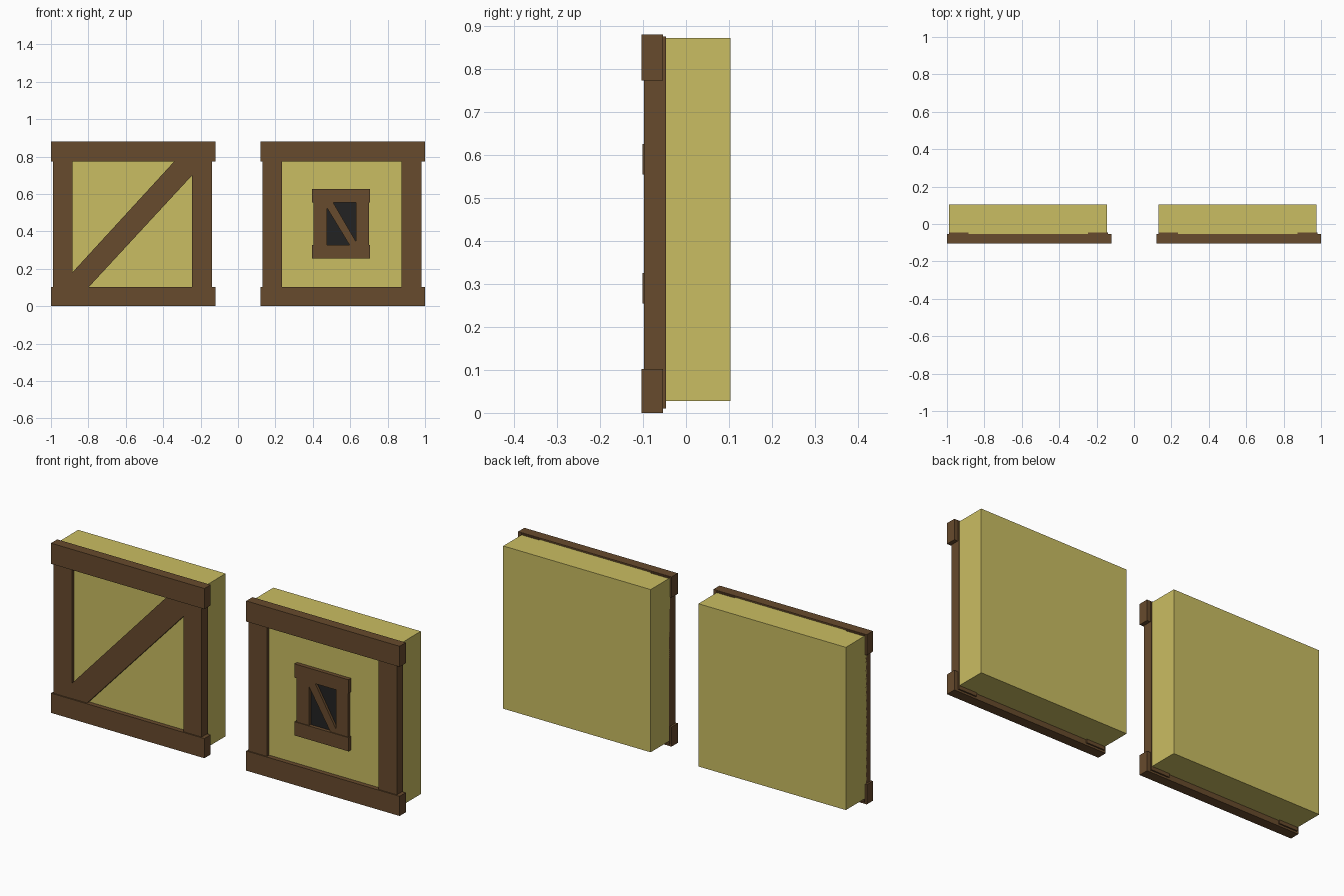
import bpy, bmesh

if "Cube" in bpy.data.objects:
    bpy.data.objects.remove(bpy.data.objects["Cube"])


def material(name, rgb):
    m = bpy.data.materials.new(name)
    m.diffuse_color = (*rgb, 1.0)
    m.use_nodes = True
    m.node_tree.nodes["Principled BSDF"].inputs["Base Color"].default_value = m.diffuse_color
    return m


WOOD = material("brown wood", (0.136, 0.069, 0.026))
STRAW = material("straw yellow", (0.59, 0.51, 0.122))
DARK = material("dark pane", (0.016, 0.016, 0.016))


def plate(name, outline, y0, y1, mat):
    """Extrude an x-z outline from y0 (front) to y1 (back)."""
    bm = bmesh.new()
    face = bm.faces.new([bm.verts.new((x, y0, z)) for x, z in outline])
    ext = bmesh.ops.extrude_face_region(bm, geom=[face])
    for v in ext["geom"]:
        if isinstance(v, bmesh.types.BMVert):
            v.co.y = y1
    bmesh.ops.recalc_face_normals(bm, faces=bm.faces)
    me = bpy.data.meshes.new(name)
    bm.to_mesh(me)
    bm.free()
    me.materials.append(mat)
    ob = bpy.data.objects.new(name, me)
    bpy.context.collection.objects.link(ob)
    return ob


def box(name, x0, x1, z0, z1, y0, y1, mat):
    return plate(name, [(x0, z0), (x1, z0), (x1, z1), (x0, z1)], y0, y1, mat)


# Two thick panels, each with a timber frame
for side, x in (("left", -1.0), ("right", 0.12)):
    box(side + "_panel", x + 0.01, x + 0.856, 0.028, 0.872, -0.08, 0.104, STRAW)
    box(side + "_bottom_rail", x, x + 0.88, 0.0, 0.102, -0.104, -0.053, WOOD)
    box(side + "_top_rail", x, x + 0.88, 0.773, 0.88, -0.104, -0.053, WOOD)
    box(side + "_stile_a", x + 0.01, x + 0.115, 0.01, 0.876, -0.098, -0.046, WOOD)
    box(side + "_stile_b", x + 0.755, x + 0.86, 0.01, 0.876, -0.098, -0.046, WOOD)

# Diagonal brace across the left panel
plate("diagonal_brace", [(-0.886, 0.10), (-0.80, 0.10), (-0.245, 0.70),
                         (-0.245, 0.775), (-0.34, 0.775), (-0.886, 0.18)],
      -0.097, -0.06, WOOD)

# Small window on the right panel: pane, frame and brace
box("window_pane", 0.45, 0.65, 0.30, 0.58, -0.083, -0.077, DARK)
for part, z0, z1 in (("bottom", 0.255, 0.326), ("top", 0.555, 0.626)):
    box("window_" + part + "_rail", 0.395, 0.705, z0, z1, -0.101, -0.07, WOOD)
for part, x0, x1 in (("left", 0.405, 0.476), ("right", 0.631, 0.70)):
    box("window_" + part + "_stile", x0, x1, 0.26, 0.62, -0.097, -0.07, WOOD)
plate("window_brace", [(0.476, 0.525), (0.597, 0.326), (0.631, 0.326),
                       (0.631, 0.345), (0.508, 0.556), (0.476, 0.556)],
      -0.096, -0.07, WOOD)
